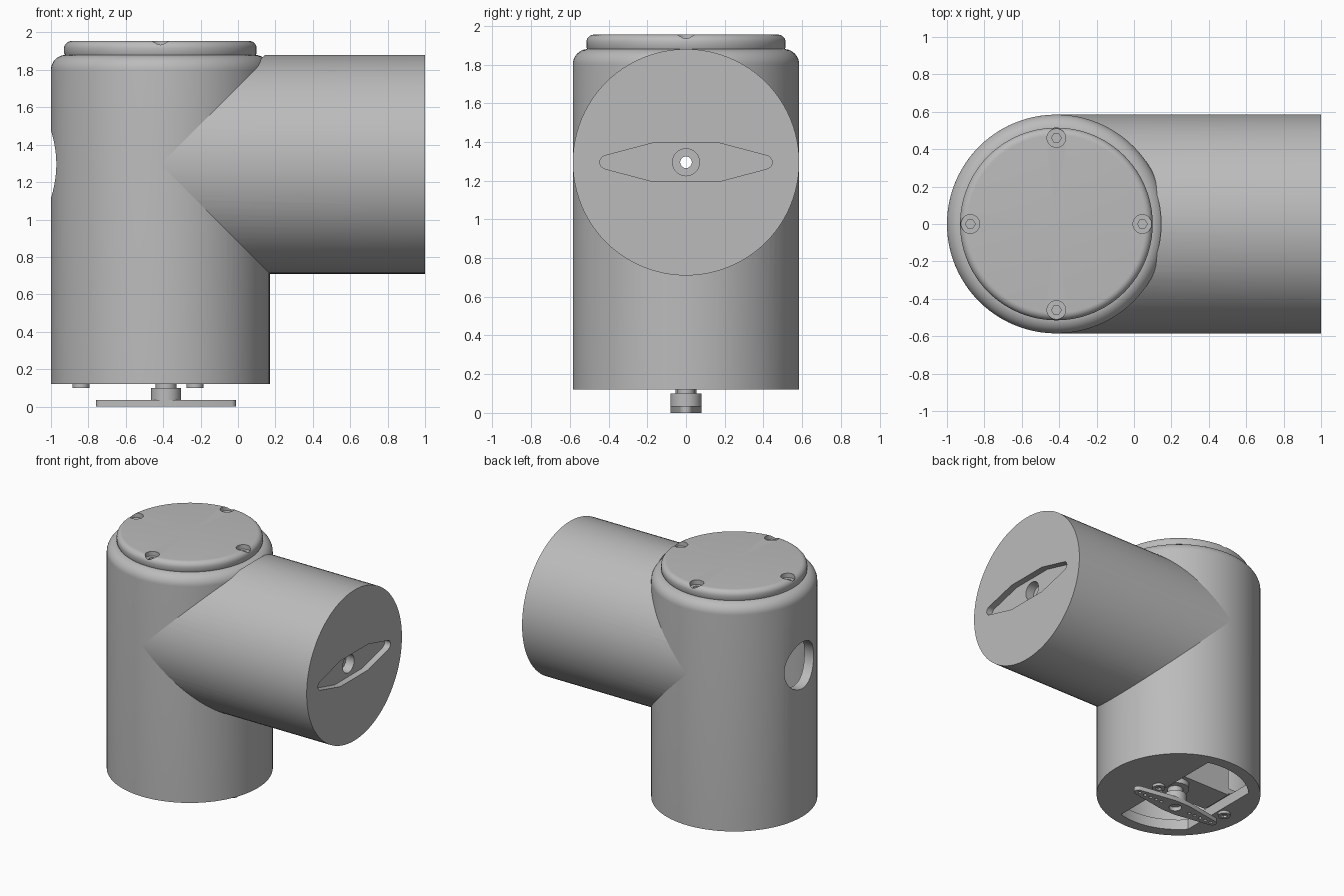
import bpy, bmesh, math
from mathutils import Matrix, Vector

if "Cube" in bpy.data.objects:
    bpy.data.objects.remove(bpy.data.objects["Cube"], do_unlink=True)

CX, R, ARM_Z = -0.415, 0.585, 1.295
SHAFT_X = CX + 0.03
TO_X = Matrix.Rotation(math.pi / 2, 4, 'Y')

grey = bpy.data.materials.new("plain_grey")
grey.use_nodes = True
COLOUR = (0.5, 0.5, 0.5, 1)
grey.diffuse_color = COLOUR
grey.node_tree.nodes["Principled BSDF"].inputs["Base Color"].default_value = COLOUR


def arc(cx, cy, r, a0, a1, n):
    return [(cx + r * math.cos(math.radians(a0 + (a1 - a0) * i / n)),
             cy + r * math.sin(math.radians(a0 + (a1 - a0) * i / n))) for i in range(n + 1)]


def circle(r, n=32):
    return arc(0, 0, r, 0, 360, n)[:-1]


def finish(name, bm, matrix):
    bmesh.ops.remove_doubles(bm, verts=bm.verts, dist=1e-5)
    bmesh.ops.recalc_face_normals(bm, faces=bm.faces)
    bm.transform(matrix)
    mesh = bpy.data.meshes.new(name)
    bm.to_mesh(mesh)
    bm.free()
    mesh.materials.append(grey)
    ob = bpy.data.objects.new(name, mesh)
    bpy.context.collection.objects.link(ob)
    return ob


def prism(name, outline, z0, z1, at=(0, 0, 0), turn=Matrix()):
    """Extrude an outline along local z."""
    bm = bmesh.new()
    face = bm.faces.new([bm.verts.new((x, y, z0)) for x, y in outline])
    ext = bmesh.ops.extrude_face_region(bm, geom=[face])
    verts = [v for v in ext["geom"] if isinstance(v, bmesh.types.BMVert)]
    bmesh.ops.translate(bm, verts=verts, vec=(0, 0, z1 - z0))
    return finish(name, bm, Matrix.Translation(at) @ turn)


def turned(name, profile, at, steps=96):
    """Revolve an (r, z) profile about z."""
    bm = bmesh.new()
    vs = [bm.verts.new((r, 0, z)) for r, z in profile]
    es = [bm.edges.new(pair) for pair in zip(vs, vs[1:])]
    bmesh.ops.spin(bm, geom=vs + es, cent=(0, 0, 0), axis=(0, 0, 1),
                   angle=2 * math.pi, steps=steps)
    return finish(name, bm, Matrix.Translation(at))


def box(name, x0, x1, half_y, z0, z1):
    return prism(name, [(x0, -half_y), (x1, -half_y), (x1, half_y), (x0, half_y)],
                 z0, z1, (CX, 0, 0))


def activate(ob):
    bpy.ops.object.select_all(action='DESELECT')
    ob.select_set(True)
    bpy.context.view_layer.objects.active = ob


def cut(ob, *cutters):
    activate(ob)
    for c in cutters:
        mod = ob.modifiers.new("cut", 'BOOLEAN')
        mod.operation, mod.solver, mod.object = 'DIFFERENCE', 'EXACT', c
        bpy.ops.object.modifier_apply(modifier=mod.name)
        bpy.data.objects.remove(c, do_unlink=True)


def horn_outline(length, flat, width, tip):
    half = [(flat, -width)] + arc(length - tip, 0, tip, -75, 75, 10) + [(flat, width)]
    return half + [(-x, -y) for x, y in half]


def arm_cavity():
    return prism("cutter", circle(0.47, 64), CX, 0.8, (0, 0, ARM_Z), TO_X)


# Upright housing: rounded shoulder, hollow inside, rear port, slot below
body = turned("upright_housing",
              [(0, 0.12), (R, 0.12)] + arc(R - 0.08, 1.80, 0.08, 0, 90, 10) + [(0, 1.88)],
              (CX, 0, 0))
x_lo, x_hi, r_in = -0.37, 0.13, 0.5
a_hi = math.degrees(math.acos(x_hi / r_in))
a_lo = math.degrees(math.acos(x_lo / r_in))
slot = arc(0, 0, r_in, a_hi, a_lo, 16) + arc(0, 0, r_in, 360 - a_lo, 360 - a_hi, 16)
cut(body,
    prism("cutter", circle(0.51, 96), 0.2, 1.8, (CX, 0, 0)),
    arm_cavity(),
    prism("cutter", circle(0.18, 48), -1.2, -0.7, (0, 0, ARM_Z), TO_X),
    prism("cutter", slot, 0.05, 0.25, (CX, 0, 0)))

# Side arm: begins at the upright wall, horn-shaped recess in its end
arm = prism("side_arm", circle(R, 96), CX, 1.0, (0, 0, ARM_Z), TO_X)
recess_turn = TO_X @ Matrix.Rotation(math.pi / 2, 4, 'Z')
cut(arm,
    prism("cutter", circle(0.56, 80), 0.3, 2.2, (CX, 0, 0)),
    arm_cavity(),
    prism("cutter", horn_outline(0.445, 0.17, 0.1, 0.035), 0.95, 1.1,
          (0, 0, ARM_Z), recess_turn),
    prism("cutter", circle(0.07), 0.88, 1.05, (0, 0, ARM_Z), TO_X),
    prism("cutter", circle(0.03), 0.7, 1.05, (0, 0, ARM_Z), TO_X))

# Lid with four countersunk socket screws
lid = turned("lid", [(0, 1.87), (0.505, 1.87), (0.515, 1.89)]
             + arc(0.475, 1.915, 0.04, 0, 90, 8) + [(0, 1.955)], (CX, 0, 0))
for i in range(4):
    spot = Vector((CX, 0, 0)) + Matrix.Rotation(i * math.pi / 2, 3, 'Z') @ Vector((0.46, 0, 0))
    cut(lid, prism("cutter", circle(0.05), 1.92, 2.0, spot),
        prism("cutter", circle(0.026, 6), 1.895, 2.0, spot))

# Servo motor with mounting flange and output shaft
servo = box("servo_case", -0.355, 0.115, 0.13, 0.19, 0.72)
flange = box("servo_flange", -0.46, 0.22, 0.13, 0.205, 0.245)
boss = prism("servo_boss", circle(0.1), 0.15, 0.2, (SHAFT_X, 0, 0))
shaft = prism("servo_shaft", circle(0.055), 0.09, 0.16, (SHAFT_X, 0, 0))
screws = []
for side, x in (("right", -0.425), ("left", 0.185)):
    screw = prism(side + "_mounting_screw", circle(0.045), 0.1, 0.13, (CX + x, 0, 0))
    cut(screw, prism("cutter", circle(0.024, 6), 0.05, 0.115, (CX + x, 0, 0)))
    screws.append(screw)

# Servo horn with hub and a row of link holes
horn = prism("servo_horn", horn_outline(0.375, 0.06, 0.08, 0.032), 0, 0.035, (SHAFT_X, 0, 0))
for side in (-1, 1):
    for i in range(5):
        cut(horn, prism("cutter", circle(0.013, 12), -0.1, 0.1,
                        (SHAFT_X + side * (0.13 + 0.05 * i), 0, 0)))
cut(horn, prism("cutter", circle(0.045), -0.1, 0.1, (SHAFT_X, 0, 0)))
hub = prism("horn_hub", circle(0.08), 0.03, 0.1, (SHAFT_X, 0, 0))

for ob in [body, arm, lid, boss, shaft, horn, hub] + screws:
    activate(ob)
    bpy.ops.object.shade_smooth_by_angle(angle=math.radians(30))
